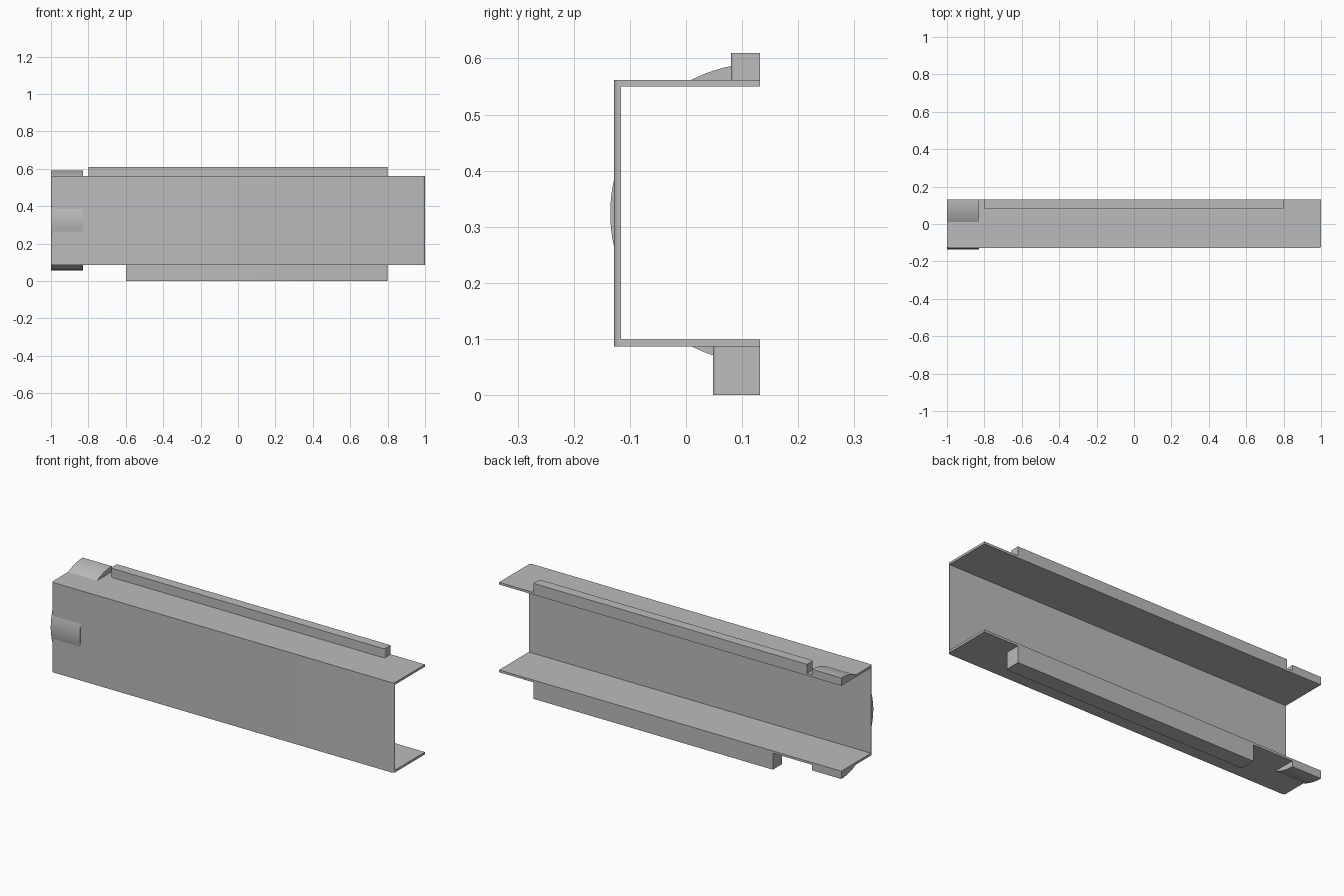
import bpy, bmesh, math
from mathutils import Vector

cube = bpy.data.objects.get("Cube")
if cube:
    bpy.data.objects.remove(cube, do_unlink=True)

steel = bpy.data.materials.new("grey steel")
steel.use_nodes = True
GREY = (0.5, 0.5, 0.5, 1)
steel.diffuse_color = GREY
steel.node_tree.nodes["Principled BSDF"].inputs["Base Color"].default_value = GREY

BACK, FRONT = 0.132, -0.128      # depth limits of the channel
LOW, HIGH = 0.087, 0.562         # height limits of the channel
WALL = 0.012


def prism(name, points, sweep):
    """Extrude a closed outline of 3D points along the sweep vector."""
    bm = bmesh.new()
    face = bm.faces.new([bm.verts.new(p) for p in points])
    moved = bmesh.ops.extrude_face_region(bm, geom=[face])["geom"]
    bmesh.ops.translate(bm, vec=Vector(sweep),
                        verts=[v for v in moved if isinstance(v, bmesh.types.BMVert)])
    bmesh.ops.recalc_face_normals(bm, faces=bm.faces)
    mesh = bpy.data.meshes.new(name)
    bm.to_mesh(mesh)
    bm.free()
    mesh.materials.append(steel)
    obj = bpy.data.objects.new(name, mesh)
    bpy.context.collection.objects.link(obj)
    return obj


def smooth(obj):
    bpy.ops.object.select_all(action="DESELECT")
    obj.select_set(True)
    bpy.context.view_layer.objects.active = obj
    bpy.ops.object.shade_smooth_by_angle(angle=math.radians(30))


def rounded_bar(name, x0, x1, y0, z0, z1, r):
    """Bar reaching the back edge, with its two upright front corners rounded."""
    outline = [(x1, BACK, z0), (x0, BACK, z0)]
    for cx, start in ((x0 + r, math.pi), (x1 - r, 1.5 * math.pi)):
        for i in range(9):
            a = start + i * math.pi / 16
            outline.append((cx + r * math.cos(a), y0 + r + r * math.sin(a), z0))
    return prism(name, outline, (0, 0, z1 - z0))


# C-shaped channel: rounded block hollowed from the back
channel = rounded_bar("channel", -1, 1, FRONT, LOW, HIGH, WALL)
y0, z0, z1 = FRONT + WALL, LOW + WALL, HIGH - WALL
cutter = prism("channel_cutter", [(-2, y0, z0), (-2, 1, z0), (-2, 1, z1), (-2, y0, z1)], (4, 0, 0))
cutter.hide_render = True
hollow = channel.modifiers.new("hollow", "BOOLEAN")
hollow.operation = "DIFFERENCE"
hollow.solver = "EXACT"
hollow.object = cutter
bpy.context.view_layer.objects.active = channel
bpy.ops.object.modifier_apply(modifier=hollow.name)
bpy.data.objects.remove(cutter, do_unlink=True)
smooth(channel)

# Rails along the outside of both flanges
smooth(rounded_bar("upper_rail", -0.8, 0.8, 0.08, HIGH, 0.61, 0.01))
smooth(rounded_bar("lower_rail", -0.6, 0.8, 0.048, 0, LOW, 0.01))

# Round collar showing as three shallow bulges at the right end
RADIUS, MID = 0.267, (LOW + HIGH) / 2


def bulge(name, start, end, closing):
    arc = []
    for i in range(25):
        a = start + (end - start) * i / 24
        arc.append((-1, BACK + RADIUS * math.cos(a), MID + RADIUS * math.sin(a)))
    smooth(prism(name, arc + closing, (0.17, 0, 0)))


rise = math.asin((HIGH - MID) / RADIUS)
bulge("upper_bulge", math.pi / 2, math.pi - rise, [(-1, BACK, HIGH)])
bulge("lower_bulge", math.pi + rise, 1.5 * math.pi, [(-1, BACK, LOW)])
spread = math.acos((BACK - FRONT - 0.01) / RADIUS)
bulge("front_bulge", math.pi - spread, math.pi + spread, [])
